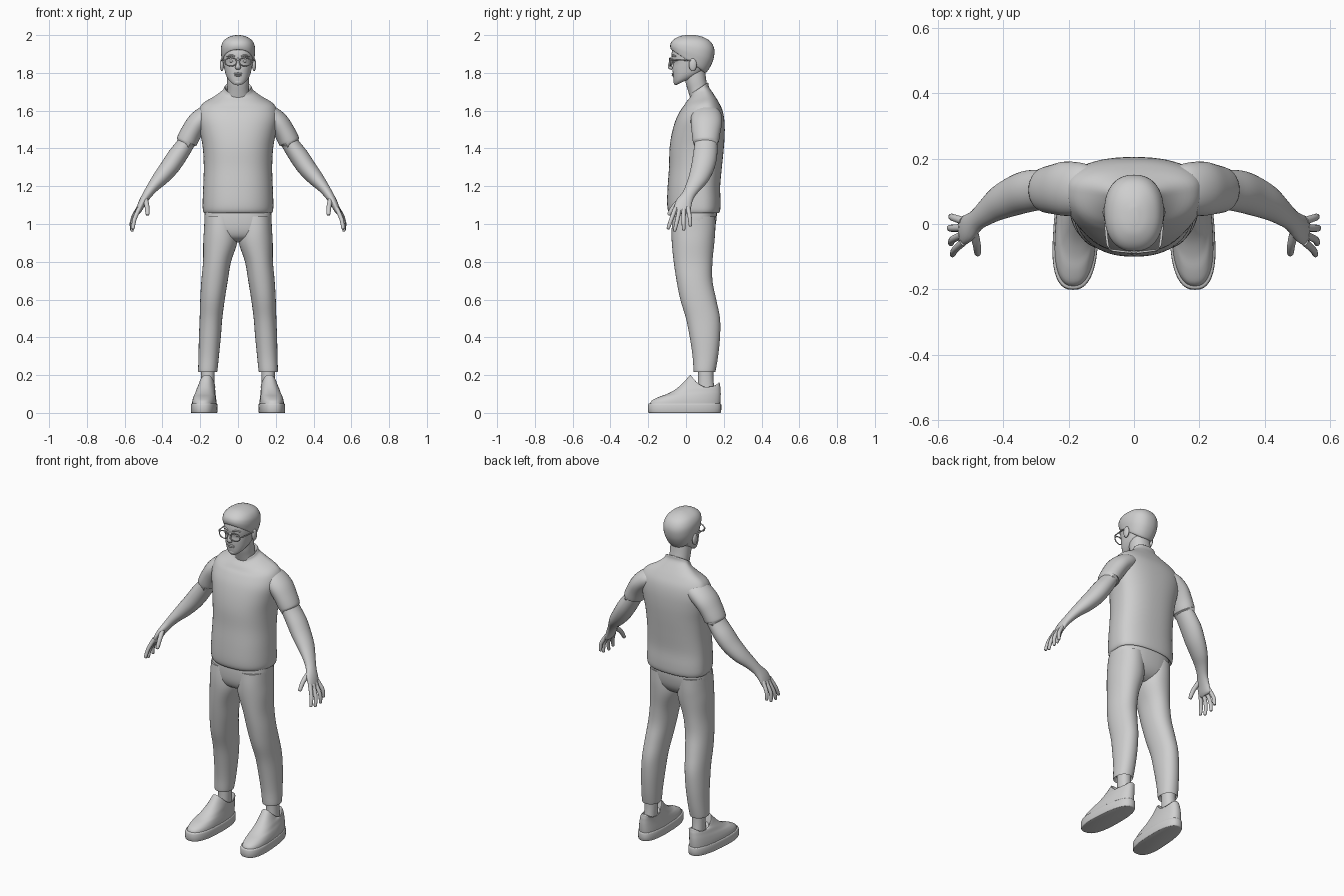
import bpy, bmesh, math
from mathutils import Vector

grey = bpy.data.materials.new("light_grey")
grey.diffuse_color = (0.62, 0.62, 0.62, 1)


def resample(rows, k=4):
    """Catmull-Rom interpolation of rows of numbers."""
    out = []
    for i in range(len(rows) - 1):
        a, b, c, d = rows[max(i - 1, 0)], rows[i], rows[i + 1], rows[min(i + 2, len(rows) - 1)]
        for j in range(k):
            t = j / k
            out.append([0.5 * (2 * q + (r - p) * t + (2 * p - 5 * q + 4 * r - s) * t * t
                               + (3 * q - p - 3 * r + s) * t ** 3) for p, q, r, s in zip(a, b, c, d)])
    return out + [list(rows[-1])]


def skin(name, rings, angle=50):
    """Skin a list of point rings and close both ends."""
    bm = bmesh.new()
    loops = [[bm.verts.new(p) for p in ring] for ring in rings]
    for a, b in zip(loops, loops[1:]):
        for i in range(len(a)):
            j = (i + 1) % len(a)
            bm.faces.new((a[i], a[j], b[j], b[i]))
    bm.faces.new(loops[0])
    bm.faces.new(loops[-1])
    bmesh.ops.recalc_face_normals(bm, faces=bm.faces)
    me = bpy.data.meshes.new(name)
    bm.to_mesh(me)
    bm.free()
    ob = bpy.data.objects.new(name, me)
    bpy.context.collection.objects.link(ob)
    finish(ob, angle)
    return ob


def finish(ob, angle=50):
    ob.data.materials.append(grey)
    bpy.ops.object.select_all(action='DESELECT')
    ob.select_set(True)
    bpy.context.view_layer.objects.active = ob
    bpy.ops.object.shade_smooth_by_angle(angle=math.radians(angle))


def power(v, n):
    return math.copysign(abs(v) ** (2 / n), v)


def stack(name, rows, mid=0.5, n=2.2, s=1, skew=0, k=4, seg=40):
    """Upright loft. Row: z front, z back, y front, y back, half width, centre x, dip."""
    rows = [list(r) + [0] * (7 - len(r)) for r in rows]
    rings = []
    for zf, zb, yf, yb, rx, cx, dip in resample(rows, k):
        ring, ym = [], yf + (yb - yf) * mid
        for i in range(seg):
            a = 2 * math.pi * i / seg
            c, d = power(math.cos(a), n), power(math.sin(a), n)
            y = ym + d * ((yb - ym) if d > 0 else (ym - yf))
            u = (y - yf) / (yb - yf)
            ring.append((s * (cx + rx * c + skew * y), y, zf + (zb - zf) * u - dip * 4 * u * (1 - u)))
        rings.append(ring)
    return skin(name, rings)


def limb(name, rows, s=1, k=4, seg=24):
    """Loft along a path. Row: x, y, z, radius along y, radius across."""
    rows = resample(rows, k)
    pts = [Vector(r[:3]) for r in rows]
    rings = []
    for i, r in enumerate(rows):
        t = (pts[min(i + 1, len(pts) - 1)] - pts[max(i - 1, 0)]).normalized()
        u = Vector((0, 1, 0)) if abs(t.y) < 0.9 else Vector((0, 0, 1))
        u = (u - t * u.dot(t)).normalized()
        v = t.cross(u)
        ring = [pts[i] + u * r[3] * math.cos(2 * math.pi * j / seg)
                + v * r[4] * math.sin(2 * math.pi * j / seg) for j in range(seg)]
        rings.append([(s * p.x, p.y, p.z) for p in ring])
    return skin(name, rings)


def ball(name, loc, scale, seg=20):
    bpy.ops.mesh.primitive_uv_sphere_add(segments=seg, ring_count=seg // 2, radius=1, location=loc)
    ob = bpy.context.object
    ob.name, ob.scale = name, scale
    finish(ob, 80)


# Shirt body, with turned-in hem and tilted collar
stack("shirt_body", [
    (1.075, 1.075, -.07, .16, .165), (1.057, 1.057, -.083, .172, .177), (1.075, 1.075, -.096, .181, .186),
    (1.12, 1.12, -.1, .183, .187), (1.2, 1.2, -.097, .181, .184), (1.3, 1.3, -.09, .19, .181),
    (1.4, 1.4, -.087, .2, .186), (1.48, 1.48, -.075, .205, .2), (1.55, 1.55, -.055, .203, .213),
    (1.6, 1.605, -.03, .192, .207), (1.625, 1.65, -.012, .17, .183), (1.647, 1.69, .002, .145, .125),
    (1.672, 1.725, .022, .122, .082), (1.688, 1.747, .024, .118, .072), (1.686, 1.744, .03, .112, .066),
    (1.66, 1.71, .035, .105, .06)], mid=0.62, n=2.35, seg=56)

# Neck and head
stack("neck", [(1.64, 1.66, .03, .115, .06), (1.70, 1.73, .012, .112, .057), (1.74, 1.77, 0, .106, .058),
               (1.79, 1.82, -.01, .1, .058)])
stack("head", [
    (1.737, 1.765, -.05, 0, .015), (1.735, 1.772, -.058, .03, .032), (1.75, 1.785, -.064, .06, .051),
    (1.78, 1.805, -.068, .09, .065), (1.82, 1.83, -.071, .11, .073), (1.85, 1.85, -.07, .12, .078),
    (1.88, 1.88, -.076, .13, .081), (1.91, 1.91, -.075, .135, .082), (1.94, 1.94, -.065, .128, .078),
    (1.97, 1.97, -.04, .1, .055)], mid=0.52, n=2.3)
# Hair cap, lower at the back
stack("hair", [
    (1.925, 1.80, -.07, .1, .072), (1.923, 1.805, -.078, .11, .081), (1.935, 1.835, -.083, .13, .087),
    (1.95, 1.875, -.083, .146, .091), (1.966, 1.925, -.076, .15, .088), (1.982, 1.966, -.058, .13, .072),
    (1.995, 1.99, -.03, .09, .043), (2.0, 2.0, 0, .05, .012)], mid=0.52, n=2.3)

# Face details
limb("nose", [(0, -.068, 1.882, .004, .006), (0, -.077, 1.865, .009, .008), (0, -.084, 1.842, .011, .011),
              (0, -.084, 1.829, .011, .015), (0, -.072, 1.822, .006, .012)])
ball("upper_lip", (0, -.068, 1.796), (.024, .008, .005))
ball("lower_lip", (0, -.067, 1.787), (.02, .009, .006))
ball("chin", (0, -.052, 1.752), (.024, .014, .016))
for s, side in ((-1, "right"), (1, "left")):
    ball(side + "_eye", (s * .034, -.06, 1.863), (.014, .01, .008))
    ball(side + "_ear", (s * .085, .036, 1.843), (.011, .021, .034))
    limb(side + "_eyebrow", [(.014, -.074, 1.887, .004, .003), (.035, -.07, 1.893, .006, .005),
                             (.058, -.054, 1.887, .004, .003)], s, seg=10)
    # Glasses
    bpy.ops.mesh.primitive_torus_add(major_segments=36, minor_segments=8, major_radius=.031, minor_radius=.0035,
                                     location=(s * .038, -.084, 1.858), rotation=(math.pi / 2, 0, s * .12))
    rim = bpy.context.object
    rim.name, rim.scale = side + "_glasses_rim", (1, .72, 1)
    finish(rim, 80)
    limb(side + "_glasses_temple", [(.068, -.08, 1.866, .003, .004), (.08, -.065, 1.867, .003, .004),
                                    (.087, 0, 1.867, .003, .004), (.087, .045, 1.862, .003, .004)], s, seg=8)
limb("glasses_bridge", [(-.01, -.085, 1.866, .003, .003), (0, -.087, 1.869, .003, .003),
                        (.01, -.085, 1.866, .003, .003)], seg=8)

# Hips, joining the two trouser legs
stack("trouser_hips", [(1.09, 1.09, -.072, .163, .172), (1.03, 1.03, -.076, .162, .178),
                       (.97, .97, -.072, .15, .172), (.93, .93, -.055, .125, .14),
                       (.908, .908, -.02, .09, .08)], n=2.5)

FINGERS = [("index", (.522, -.055, 1.085), (.548, -.078, 1.025), (.556, -.094, .978)),
           ("middle", (.527, -.034, 1.08), (.556, -.048, 1.015), (.561, -.06, .966)),
           ("ring", (.528, -.012, 1.08), (.56, -.013, 1.02), (.563, -.012, .971)),
           ("little", (.524, .01, 1.088), (.555, .02, 1.035), (.559, .023, .992)),
           ("thumb", (.492, -.02, 1.135), (.482, -.062, 1.095), (.479, -.09, 1.052))]

for s, side in ((-1, "right"), (1, "left")):
    # Short sleeve
    limb(side + "_sleeve", [
        (.13, .108, 1.585, .07, .045), (.165, .108, 1.573, .08, .056), (.212, .108, 1.537, .083, .057),
        (.246, .106, 1.487, .076, .056), (.269, .105, 1.442, .07, .056), (.272, .105, 1.435, .066, .052),
        (.268, .105, 1.445, .06, .046)], s, seg=32)
    # Bare arm down to the palm
    limb(side + "_arm", [
        (.24, .105, 1.49, .058, .043), (.28, .105, 1.42, .061, .046), (.325, .1, 1.355, .064, .051),
        (.365, .087, 1.297, .061, .049), (.41, .066, 1.243, .053, .042), (.45, .038, 1.197, .041, .031),
        (.482, .012, 1.153, .034, .024), (.508, -.012, 1.11, .043, .02), (.525, -.021, 1.072, .044, .015),
        (.531, -.022, 1.057, .036, .009)], s, seg=28)
    for name, a, b, c in FINGERS:
        r = .014 if name == "thumb" else .012
        tip = Vector(c) + (Vector(c) - Vector(b)).normalized() * .005
        limb(f"{side}_{name}_finger", [(*a, r, r), (*b, r * .9, r * .9), (*c, r * .7, r * .7),
                                       (*tip, .002, .002)], s, seg=12)
    # Trouser leg, with turned-in hem
    stack(side + "_trouser_leg", [
        (1.04, 1.04, -.07, .155, .085, .092), (.97, .97, -.076, .155, .088, .092),
        (.9, .9, -.075, .15, .09, .094), (.8, .8, -.065, .14, .074, .111), (.7, .7, -.05, .14, .07, .124),
        (.6, .6, -.03, .16, .065, .135), (.5, .5, 0, .18, .06, .143), (.4, .4, .02, .18, .058, .149),
        (.3, .3, .035, .17, .054, .155), (.225, .225, .04, .157, .051, .16), (.219, .219, .044, .153, .047, .16),
        (.24, .24, .055, .145, .04, .16)], n=2.15, s=s)
    # Ankle
    stack(side + "_ankle", [(.27, .27, .062, .145, .036, .159), (.18, .18, .064, .145, .035, .16),
                            (.1, .1, .06, .155, .034, .162)], s=s, seg=24)
    # Shoe sole and upper
    stack(side + "_shoe_sole", [(0, 0, -.196, .18, .066, .177), (.006, .006, -.201, .186, .069, .177),
                                (.042, .042, -.201, .187, .069, .177), (.05, .05, -.196, .183, .065, .177)],
          mid=.4, n=2.5, s=s, skew=-.05, k=2)
    stack(side + "_shoe_upper", [
        (.04, .04, -.193, .18, .064, .177), (.064, .07, -.182, .183, .062, .177),
        (.084, .1, -.145, .184, .057, .176), (.1, .122, -.1, .183, .052, .174),
        (.125, .136, -.055, .182, .048, .172), (.16, .147, -.015, .18, .045, .17, .015),
        (.196, .158, .018, .178, .043, .168, .04), (.197, .158, .026, .172, .038, .168, .042),
        (.15, .12, .04, .165, .033, .166, .02)], mid=.42, n=2.4, s=s, skew=-.05)
